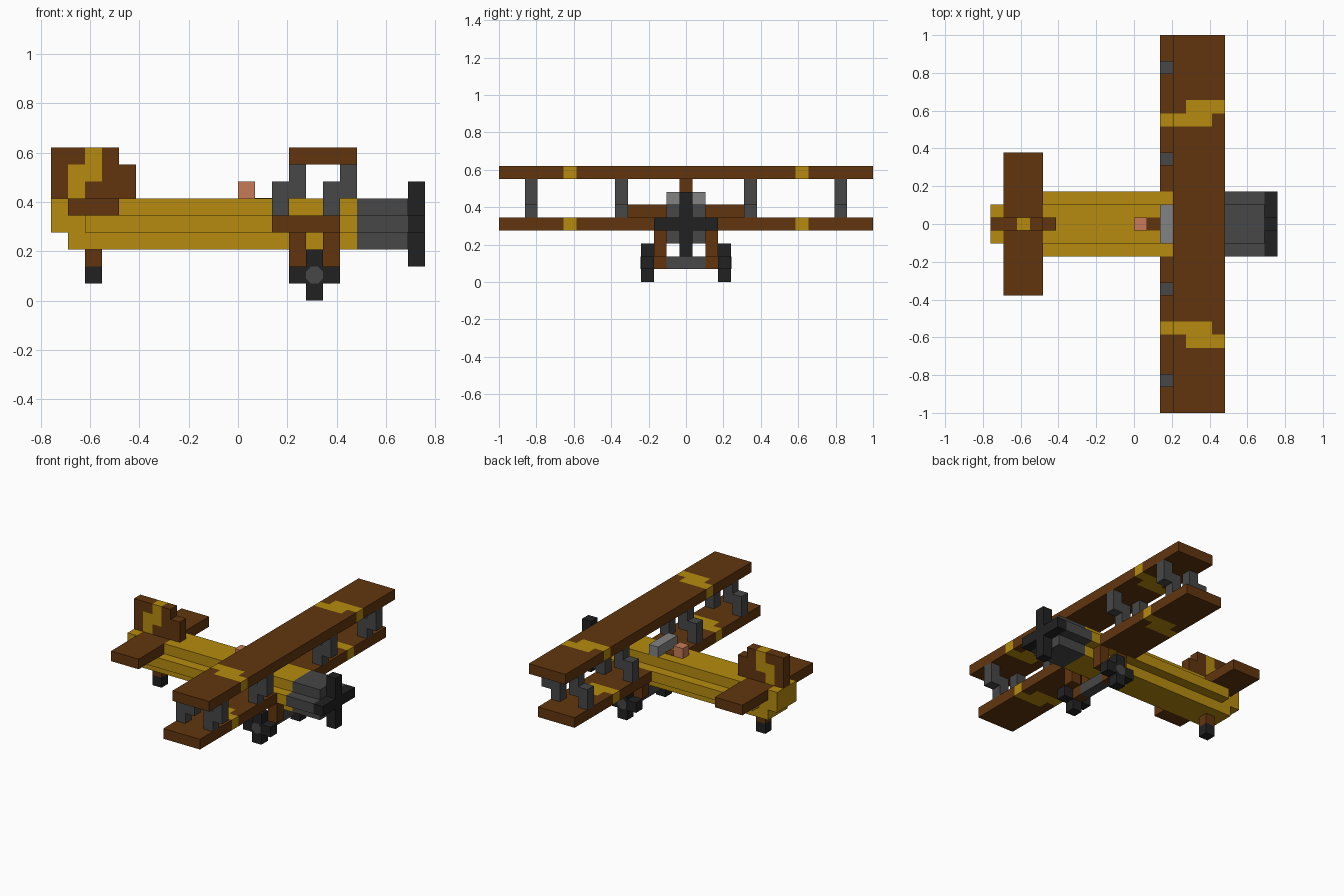
import bpy, bmesh, math
from mathutils import Vector

cube = bpy.data.objects.get("Cube")
if cube:
    bpy.data.objects.remove(cube, do_unlink=True)

U = 2 / 29  # one block


def material(name, rgb):
    m = bpy.data.materials.new(name)
    m.use_nodes = True
    m.diffuse_color = (*rgb, 1)
    bsdf = next(n for n in m.node_tree.nodes if n.type == 'BSDF_PRINCIPLED')
    bsdf.inputs["Base Color"].default_value = (*rgb, 1)
    bsdf.inputs["Roughness"].default_value = 0.9
    return m


BROWN = material("brown", (0.120, 0.036, 0.0045))
YELLOW = material("yellow", (0.465, 0.260, 0.0045))
GREY = material("dark grey", (0.063, 0.063, 0.063))
BLACK = material("black", (0.0155, 0.0155, 0.0155))
GLASS = material("light grey", (0.225, 0.225, 0.225))
SKIN = material("skin", (0.58, 0.195, 0.095))


def finish(bm, name, mats):
    bmesh.ops.recalc_face_normals(bm, faces=bm.faces[:])
    bmesh.ops.scale(bm, vec=(U, U, U), verts=bm.verts[:])
    me = bpy.data.meshes.new(name)
    bm.to_mesh(me)
    bm.free()
    for m in mats:
        me.materials.append(m)
    ob = bpy.data.objects.new(name, me)
    bpy.context.collection.objects.link(ob)
    return ob


def prism(name, mat, pts, axis, a, b):
    """Extrude a 2D outline along x (outline y,z) or y (outline x,z)."""
    bm = bmesh.new()
    place = (lambda p: (a, p[0], p[1])) if axis == 'x' else (lambda p: (p[0], a, p[1]))
    face = bm.faces.new([bm.verts.new(place(p)) for p in pts])
    ext = bmesh.ops.extrude_face_region(bm, geom=[face])
    step = Vector((b - a, 0, 0)) if axis == 'x' else Vector((0, b - a, 0))
    bmesh.ops.translate(bm, vec=step,
                        verts=[v for v in ext["geom"] if isinstance(v, bmesh.types.BMVert)])
    return finish(bm, name, [mat])


def box(name, mats, x, y, z, cuts=(), rule=None):
    """Box between block coordinates; cuts are (axis, value), rule picks a material."""
    bm = bmesh.new()
    bmesh.ops.create_cube(bm, size=1)
    for v in bm.verts:
        v.co = [r[0] if c < 0 else r[1] for c, r in zip(v.co, (x, y, z))]
    for axis, value in cuts:
        co, no = Vector(), Vector()
        co[axis], no[axis] = value, 1
        bmesh.ops.bisect_plane(bm, geom=bm.verts[:] + bm.edges[:] + bm.faces[:],
                               plane_co=co, plane_no=no)
    if rule:
        for f in bm.faces:
            f.material_index = int(rule(f.calc_center_median()))
    return finish(bm, name, mats)


def plus(cx, cz, arm_h, arm_v, h=0.5, w=0.5):
    """Cross outline: arm reaches, half thickness h of the bar, w of the post."""
    return [(cx + sx, cz + sz) for sx, sz in (
        (-w, -arm_v), (w, -arm_v), (w, -h), (arm_h, -h), (arm_h, h), (w, h),
        (w, arm_v), (-w, arm_v), (-w, h), (-arm_h, h), (-arm_h, -h), (-w, -h))]


# Fuselage, tail end and engine
hull = plus(0, 4.5, 2.5, 1.5, 0.5, 1.5)
prism("fuselage", YELLOW, hull, 'x', -7, 7)
prism("engine_cowling", GREY, hull, 'x', 7, 10)
prism("rear_fuselage", YELLOW, [(-1.5, 3), (1.5, 3), (1.5, 4), (2.5, 4), (2.5, 5),
                                (-2.5, 5), (-2.5, 4), (-1.5, 4)], 'x', -9, -7)
prism("tail_end", YELLOW, [(-11, 4), (-10, 4), (-10, 3), (-9, 3), (-9, 5),
                           (-10, 5), (-10, 6), (-11, 6)], 'y', -1.5, 1.5)
prism("propeller", BLACK, plus(0, 4.5, 2.5, 2.5), 'x', 10, 11)

# Cockpit
box("cockpit_floor", [BROWN], (1, 2), (-0.5, 0.5), (5.95, 6.03))
box("pilot_head", [SKIN], (0, 1), (-0.5, 0.5), (6, 7))
box("windshield", [GLASS], (2, 3), (-1.5, 1.5), (6, 7))


# Wings with a stepped stripe on each side
def wing(name, x0, y, z0):
    def striped(c):
        d, x = abs(c.y), c.x - x0
        return (7.5 < d < 8.5 and x < 3) or (8.5 < d < 9.5 and x > 1)
    cuts = [(1, s * v) for s in (-1, 1) for v in (7.5, 8.5, 9.5)]
    cuts += [(0, x0 + 1), (0, x0 + 3)]
    box(name, [BROWN, YELLOW], (x0, x0 + 4), y, (z0, z0 + 1), cuts, striped)


wing("upper_wing", 3, (-14.5, 14.5), 8)
wing("left_lower_wing", 2, (2.5, 14.5), 4)
wing("right_lower_wing", 2, (-14.5, -2.5), 4)

# Stepped struts between the wings
for y in (-12, -5, 5, 12):
    for dx, end in ((0, "rear"), (3, "front")):
        pts = [(2, 5), (3, 5), (3, 6), (4, 6), (4, 8), (3, 8), (3, 7), (2, 7)]
        prism(f"{end}_strut", GREY, [(px + dx, pz) for px, pz in pts], 'y', y - 0.5, y + 0.5)

# Tail
box("tailplane", [BROWN], (-10, -7), (-5.5, 5.5), (5, 6))


def fin_stripe(c):
    return (-10 < c.x < -9 and c.z < 8) or (-9 < c.x < -8 and c.z > 7)


box("tail_fin", [BROWN, YELLOW], (-11, -7), (-0.5, 0.5), (6, 9),
    [(0, -10), (0, -9), (0, -8), (2, 7), (2, 8)], fin_stripe)
box("fin_front", [BROWN], (-7, -6), (-0.5, 0.5), (6, 8))
box("tail_wheel_leg", [BROWN], (-9, -8), (-0.5, 0.5), (2, 3))
box("tail_wheel", [BLACK], (-9, -8), (-0.5, 0.5), (1, 2))

# Landing gear
box("axle", [GREY], (4, 5), (-1.5, 1.5), (1, 2))
for s, side in ((1, "left"), (-1, "right")):
    span = sorted((s * 1.5, s * 2.5))
    box(f"{side}_rear_leg", [BROWN], (3, 4), span, (2, 4))
    box(f"{side}_front_leg", [BROWN], (5, 6), span, (2, 4))
    box(f"{side}_leg_joint", [BROWN], (4, 5), span, (1, 2))
    prism(f"{side}_wheel", BLACK, plus(4.5, 1.5, 1.5, 1.5), 'y', s * 2.5, s * 3.5)
    r = 0.5 / math.cos(math.pi / 8)
    octagon = [(4.5 + r * math.cos((k + 0.5) * math.pi / 4),
                1.5 + r * math.sin((k + 0.5) * math.pi / 4)) for k in range(8)]
    prism(f"{side}_hub", GREY, octagon, 'y', s * 3.45, s * 3.53)
